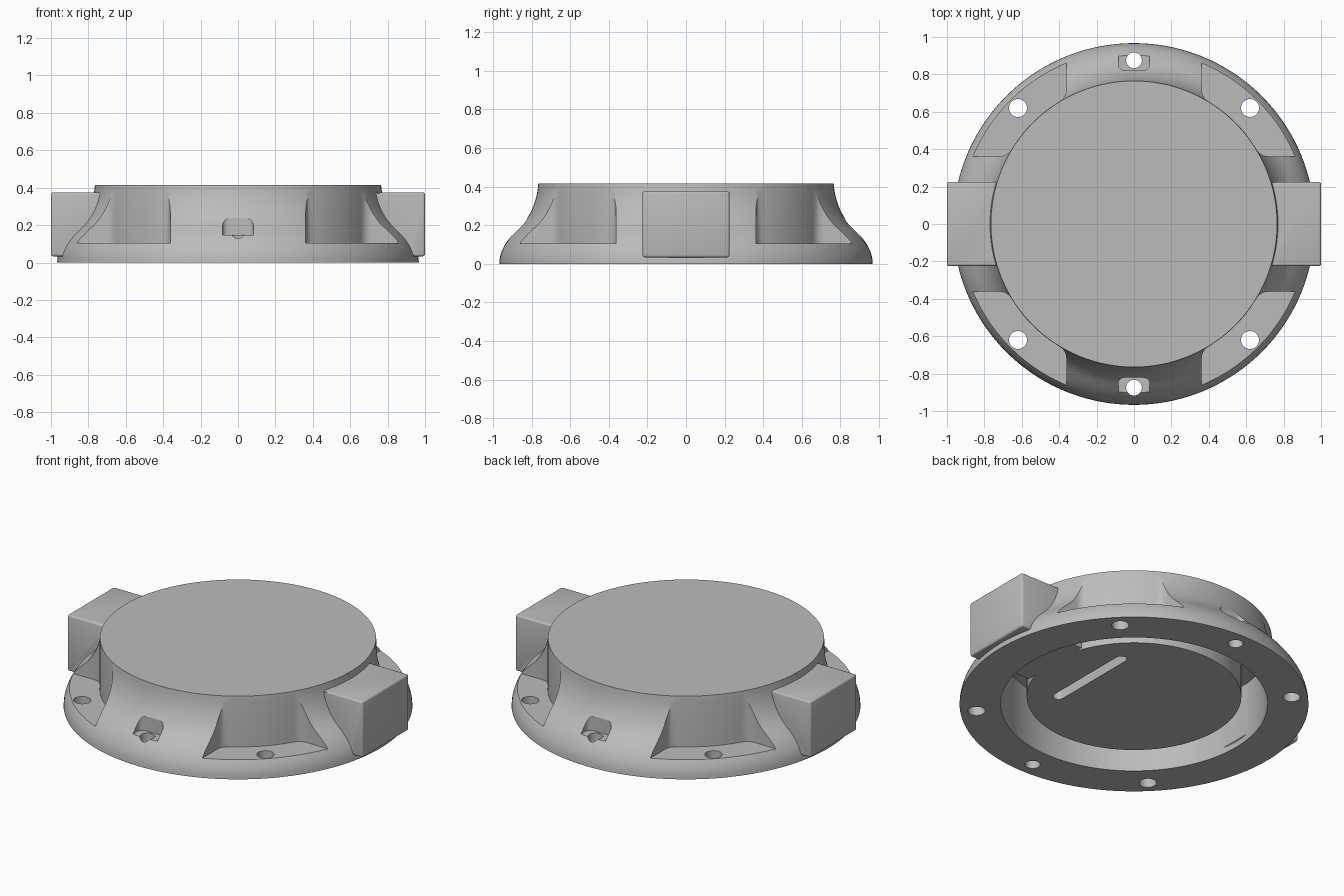
import bpy, bmesh, math
from mathutils import Vector
from mathutils.geometry import interpolate_bezier

cube = bpy.data.objects.get("Cube")
if cube:
    bpy.data.objects.remove(cube, do_unlink=True)

GREY = (0.5, 0.5, 0.5, 1)
grey = bpy.data.materials.new("plain grey")
grey.use_nodes = True
grey.diffuse_color = GREY
grey.node_tree.nodes["Principled BSDF"].inputs["Base Color"].default_value = GREY


def finish(bm, name):
    bmesh.ops.recalc_face_normals(bm, faces=bm.faces)
    mesh = bpy.data.meshes.new(name)
    bm.to_mesh(mesh)
    bm.free()
    mesh.materials.append(grey)
    ob = bpy.data.objects.new(name, mesh)
    bpy.context.collection.objects.link(ob)
    return ob


def lathe(name, profile, steps=144):
    bm = bmesh.new()
    verts = [bm.verts.new((r, 0, z)) for r, z in profile]
    edges = [bm.edges.new(pair) for pair in zip(verts, verts[1:])]
    bmesh.ops.spin(bm, geom=verts + edges, cent=(0, 0, 0), axis=(0, 0, 1),
                   angle=math.tau, steps=steps)
    bmesh.ops.remove_doubles(bm, verts=bm.verts, dist=0.0001)
    return finish(bm, name)


def prism(name, outline, low, high):
    bm = bmesh.new()
    face = bm.faces.new([bm.verts.new((x, y, low)) for x, y in outline])
    top = bmesh.ops.extrude_face_region(bm, geom=[face])["geom"]
    bmesh.ops.translate(bm, vec=(0, 0, high - low),
                        verts=[v for v in top if isinstance(v, bmesh.types.BMVert)])
    return finish(bm, name)


def arc(cx, cy, r, start, end, n):
    return [(cx + r * math.cos(start + (end - start) * i / n),
             cy + r * math.sin(start + (end - start) * i / n)) for i in range(n + 1)]


def circle(cx, cy, r):
    return arc(cx, cy, r, 0, math.tau, 32)[:-1]


def box(name, x0, x1, y0, y1, z0, z1, bevel=0):
    ob = prism(name, [(x0, y0), (x1, y0), (x1, y1), (x0, y1)], z0, z1)
    if bevel:
        mod = ob.modifiers.new("soft edges", "BEVEL")
        mod.width, mod.segments = bevel, 3
        activate(ob)
        bpy.ops.object.modifier_apply(modifier=mod.name)
    return ob


def activate(ob):
    bpy.ops.object.select_all(action="DESELECT")
    ob.select_set(True)
    bpy.context.view_layer.objects.active = ob


def combine(target, tool, operation):
    mod = target.modifiers.new("combine", "BOOLEAN")
    mod.operation, mod.object, mod.solver = operation, tool, "EXACT"
    activate(target)
    bpy.ops.object.modifier_apply(modifier=mod.name)
    bpy.data.objects.remove(tool, do_unlink=True)


# Round housing: flared flank, with a ring groove around a central plug underneath
flank = interpolate_bezier(Vector((0.967, 0)), Vector((0.967, 0.09)),
                           Vector((0.90, 0.15)), Vector((0.86, 0.19)), 12)
flank += interpolate_bezier(Vector((0.86, 0.19)), Vector((0.81, 0.24)),
                            Vector((0.772, 0.32)), Vector((0.765, 0.415)), 12)[1:]
profile = [(0, 0.05), (0.595, 0.05), (0.595, 0.36), (0.74, 0.36), (0.74, 0)]
profile += [(p.x, p.y) for p in flank] + [(0, 0.415)]
housing = lathe("housing", profile)

# Four diagonal mounting pockets, each with a bolt hole
WALL, SIDE, FILLET = 0.767, 0.362, 0.07
fx = SIDE + FILLET
fy = math.sqrt((WALL + FILLET) ** 2 - fx ** 2)
toward = math.atan2(fy, fx)
corner = arc(fx, fy, FILLET, math.pi, math.pi + toward, 8)
inner = arc(0, 0, WALL, toward, math.pi / 2 - toward, 20)
mirrored = [(y, x) for x, y in reversed(corner)]
pocket = [(SIDE, 1.2)] + corner + inner[1:-1] + mirrored + [(1.2, SIDE), (1.2, 1.2)]
for sx in (-1, 1):
    for sy in (-1, 1):
        combine(housing, prism("pocket_cutter", [(sx * x, sy * y) for x, y in pocket],
                               0.105, 0.6), "DIFFERENCE")
        combine(housing, prism("bolt_cutter", circle(sx * 0.62, sy * 0.62, 0.048),
                               -0.1, 0.3), "DIFFERENCE")

# Small front and back recesses, each with a bolt hole
R = 0.03
recess = [(0.083, 1.1), (-0.083, 1.1)]
recess += arc(-0.083 + R, 0.822 + R, R, math.pi, math.pi * 1.5, 6)
recess += arc(0.083 - R, 0.822 + R, R, math.pi * 1.5, math.tau, 6)
for sy in (-1, 1):
    combine(housing, prism("recess_cutter", [(x, sy * y) for x, y in recess],
                           0.147, 0.6), "DIFFERENCE")
    combine(housing, prism("bolt_cutter", circle(0, sy * 0.875, 0.042), -0.1, 0.4),
            "DIFFERENCE")

# Long slot in the underside of the plug
slot = arc(0.32, 0.27, 0.032, 0, math.pi, 10) + arc(0.32, -0.27, 0.032, math.pi, math.tau, 10)
combine(housing, prism("slot_cutter", slot, -0.1, 0.12), "DIFFERENCE")

# Bridge across the groove on the left side
combine(housing, box("bridge", 0.57, 0.76, -0.225, 0.225, 0.05, 0.37), "UNION")

# Side blocks
combine(housing, box("left_block", 0.732, 1, -0.225, 0.225, 0.033, 0.375, 0.012), "UNION")
combine(housing, box("right_block", -1, -0.732, -0.225, 0.225, 0.033, 0.375, 0.012), "UNION")

activate(housing)
bpy.ops.object.shade_smooth_by_angle(angle=math.radians(30))
